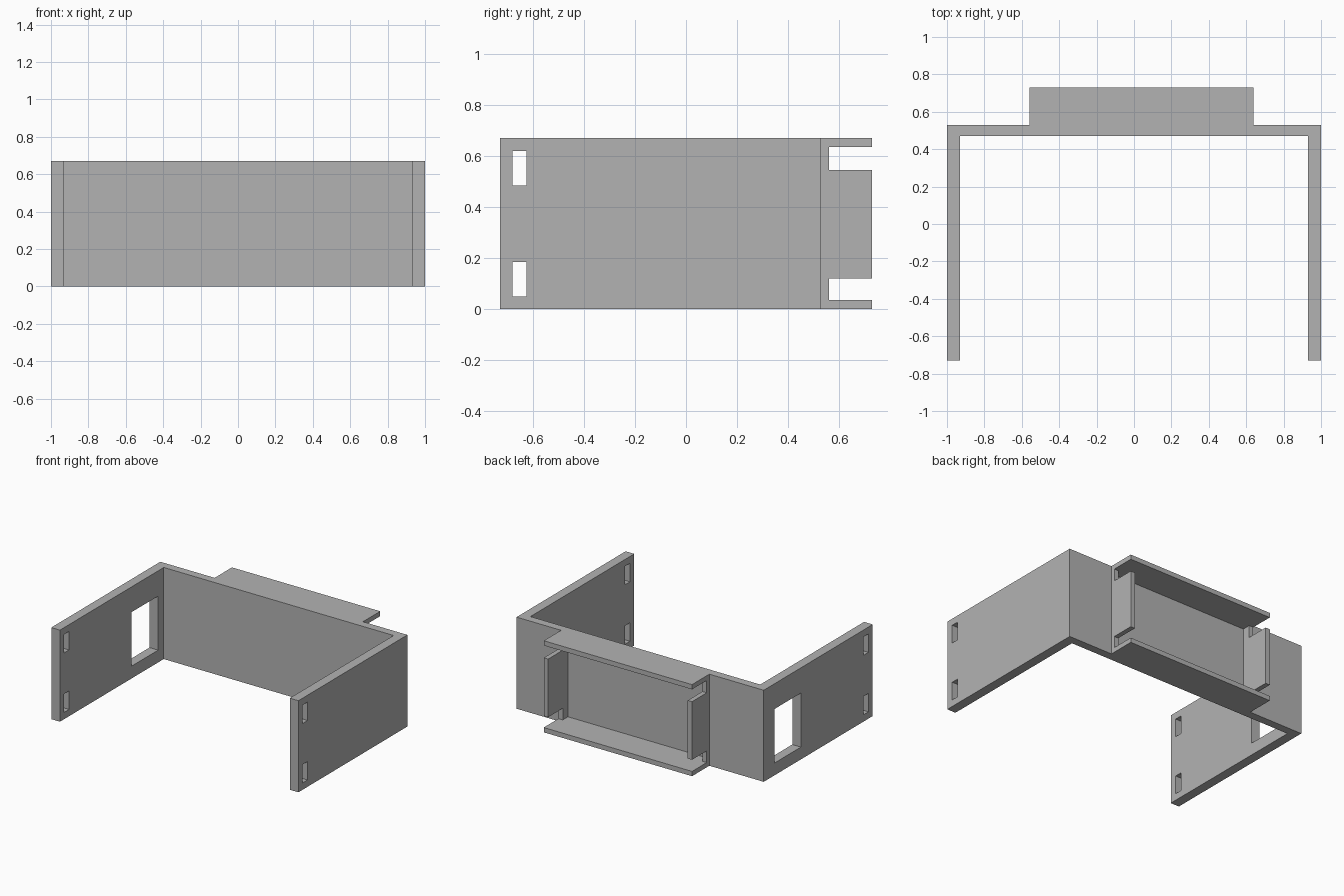
import bpy
import bmesh

cube = bpy.data.objects.get("Cube")
if cube:
    bpy.data.objects.remove(cube, do_unlink=True)

HEIGHT = 0.67
RIM = 0.035                      # thickness of tray shelves and end flanges
TRAY_X = (-0.56, 0.64)
TRAY_Z = (RIM, HEIGHT - RIM)

grey = bpy.data.materials.new("plain grey")
grey.use_nodes = True
colour = (0.45, 0.45, 0.45, 1)
grey.diffuse_color = colour
grey.node_tree.nodes["Principled BSDF"].inputs["Base Color"].default_value = colour


def prism(name, outline, z0, z1):
    """Extrude a plan outline upwards into a solid object."""
    bm = bmesh.new()
    face = bm.faces.new([bm.verts.new((x, y, z0)) for x, y in outline])
    grown = bmesh.ops.extrude_face_region(bm, geom=[face])["geom"]
    bmesh.ops.translate(bm, vec=(0, 0, z1 - z0),
                        verts=[v for v in grown if isinstance(v, bmesh.types.BMVert)])
    bmesh.ops.recalc_face_normals(bm, faces=bm.faces)
    mesh = bpy.data.meshes.new(name)
    bm.to_mesh(mesh)
    bm.free()
    mesh.materials.append(grey)
    obj = bpy.data.objects.new(name, mesh)
    bpy.context.collection.objects.link(obj)
    return obj


def cut(target, xs, ys, zs):
    """Remove a box-shaped volume from the target."""
    (x0, x1), (y0, y1) = xs, ys
    cutter = prism("cutter", [(x0, y0), (x1, y0), (x1, y1), (x0, y1)], *zs)
    cutter.hide_render = True
    mod = target.modifiers.new("cut", "BOOLEAN")
    mod.operation = "DIFFERENCE"
    mod.solver = "EXACT"
    mod.object = cutter
    bpy.context.view_layer.objects.active = target
    bpy.ops.object.modifier_apply(modifier=mod.name)
    bpy.data.objects.remove(cutter, do_unlink=True)


# U-shaped bracket with a block at the back for the tray
left, right = TRAY_X
bracket = prism("bracket", [
    (-1, -0.73), (-0.93, -0.73), (-0.93, 0.47), (0.93, 0.47), (0.93, -0.73), (1, -0.73),
    (1, 0.53), (right, 0.53), (right, 0.73), (left, 0.73), (left, 0.53), (-1, 0.53)],
    0, HEIGHT)

# Hollow of the tray, sunk slightly into the back wall
cut(bracket, (left + RIM, right - RIM), (0.5, 0.8), TRAY_Z)

# Notches that free the end flanges from both shelves
for x in TRAY_X:
    for zs in ((TRAY_Z[0], 0.12), (0.545, TRAY_Z[1])):
        cut(bracket, (x - 0.06, x + 0.06), (0.56, 0.8), zs)

# Strap slots through both side walls
for zs in ((0.05, 0.185), (0.485, 0.62)):
    cut(bracket, (-1.1, 1.1), (-0.68, -0.625), zs)

# Rectangular window in one side wall
cut(bracket, (-1.1, -0.85), (0.1, 0.405), (0.09, 0.485))
